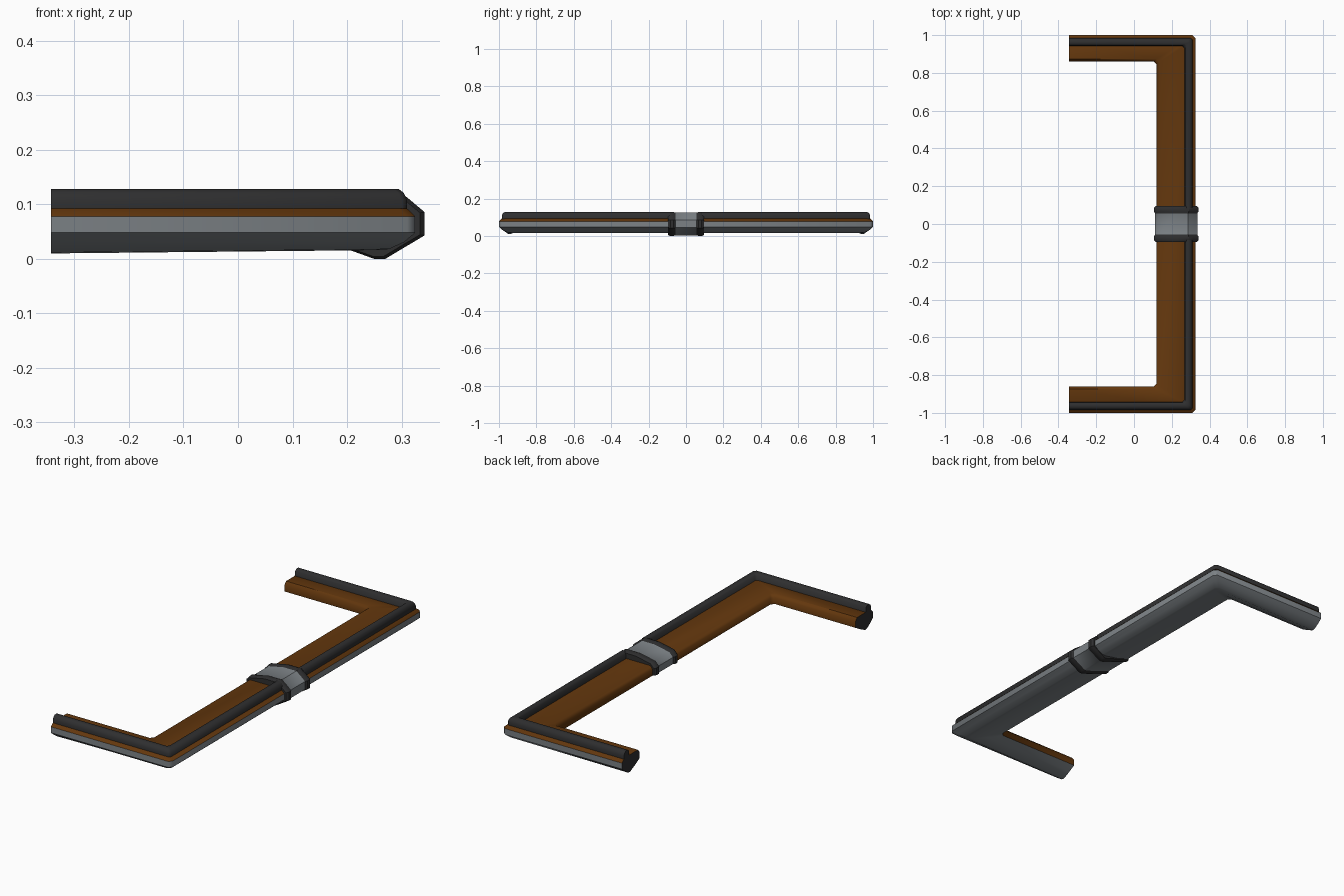
import bpy, bmesh

if "Cube" in bpy.data.objects:
    bpy.data.objects.remove(bpy.data.objects["Cube"])


def make_mat(name, rgb):
    m = bpy.data.materials.new(name)
    m.diffuse_color = (*rgb, 1)
    m.use_nodes = True
    m.node_tree.nodes["Principled BSDF"].inputs["Base Color"].default_value = m.diffuse_color
    return m


GREY = make_mat("steel grey", (0.20, 0.22, 0.235))
BROWN = make_mat("rust brown", (0.125, 0.038, 0.004))
DARK = make_mat("charcoal", (0.028, 0.028, 0.029))


def loft(name, rings, mats, side_mat, cap_mat, angle):
    """Skin a list of closed rings; side_mat(ring, edge) gives the colour slot."""
    bm = bmesh.new()
    loops = [[bm.verts.new(p) for p in r] for r in rings]
    n = len(loops[0])
    for i in range(len(loops) - 1):
        for j in range(n):
            k = (j + 1) % n
            f = bm.faces.new((loops[i][j], loops[i][k], loops[i + 1][k], loops[i + 1][j]))
            f.material_index = side_mat(i, j)
    for loop in (loops[0], loops[-1]):
        bm.faces.new(loop).material_index = cap_mat
    bmesh.ops.recalc_face_normals(bm, faces=bm.faces)
    me = bpy.data.meshes.new(name)
    bm.to_mesh(me)
    bm.free()
    for m in mats:
        me.materials.append(m)
    ob = bpy.data.objects.new(name, me)
    bpy.context.collection.objects.link(ob)
    bpy.context.view_layer.objects.active = ob
    ob.select_set(True)
    bpy.ops.object.shade_smooth_by_angle(angle=angle)
    ob.select_set(False)
    return ob


def half_path(profile, y_start, cut, tip_drop=0.0):
    """Rings from the middle of the bar, round the corner, to the arm tip.
    Profile points: inset on arm, inset on bar, height."""
    x0, y0 = 0.325, 1.0
    return [
        [(x0 - b, y_start, z) for a, b, z in profile],
        [(x0 - b, y0 - a - cut, z) for a, b, z in profile],
        [(x0 - b - cut, y0 - a, z) for a, b, z in profile],
        [(-0.343, y0 - a, z - (tip_drop if z < 0.03 else 0)) for a, b, z in profile],
    ]


def flip(rings):
    return [[(x, -y, z) for x, y, z in r] for r in rings]


# Main body: keeled grey underside, brown upper shell
body = [
    (0.000, 0.000, 0.078), (0.000, 0.000, 0.048), (0.020, 0.020, 0.031),
    (0.048, 0.048, 0.018), (0.064, 0.066, 0.016), (0.105, 0.140, 0.030),
    (0.140, 0.205, 0.050), (0.140, 0.205, 0.082), (0.127, 0.192, 0.097),
    (0.020, 0.020, 0.097),
]
half = half_path(body, 0.0, 0.015, 0.006)
loft("frame_body", flip(half)[:0:-1] + half[1:], [GREY, BROWN, DARK],
     lambda i, j: 0 if j < 6 else 1, 2, 0.8)

# Raised dark rail along the outer edge, one per half
rail = [(o, o, z) for o, z in [(0.015, 0.092), (0.015, 0.108), (0.021, 0.121), (0.030, 0.128),
                              (0.046, 0.128), (0.055, 0.120), (0.059, 0.092)]]
rail_half = half_path(rail, 0.085, 0.010)
for label, rings in (("rail_back", rail_half), ("rail_front", flip(rail_half))):
    loft(label, rings, [DARK], lambda i, j: 0, 0, 0.8)

# Centre collar: grey band between two dark rings
section = [(0.105, 0.052), (0.105, 0.088), (0.125, 0.110), (0.215, 0.128), (0.290, 0.128),
           (0.311, 0.112), (0.342, 0.086), (0.342, 0.043), (0.270, 0.000), (0.250, 0.000)]
stations = [(-0.095, 0.93), (-0.084, 1), (-0.066, 1), (-0.056, 0.94),
            (0.056, 0.94), (0.066, 1), (0.084, 1), (0.095, 0.93)]
rings = [[(0.2235 + (x - 0.2235) * s, y, 0.064 + (z - 0.064) * s) for x, z in section]
         for y, s in stations]
loft("collar", rings, [DARK, GREY], lambda i, j: 1 if i == 3 else 0, 0, 0.6)
